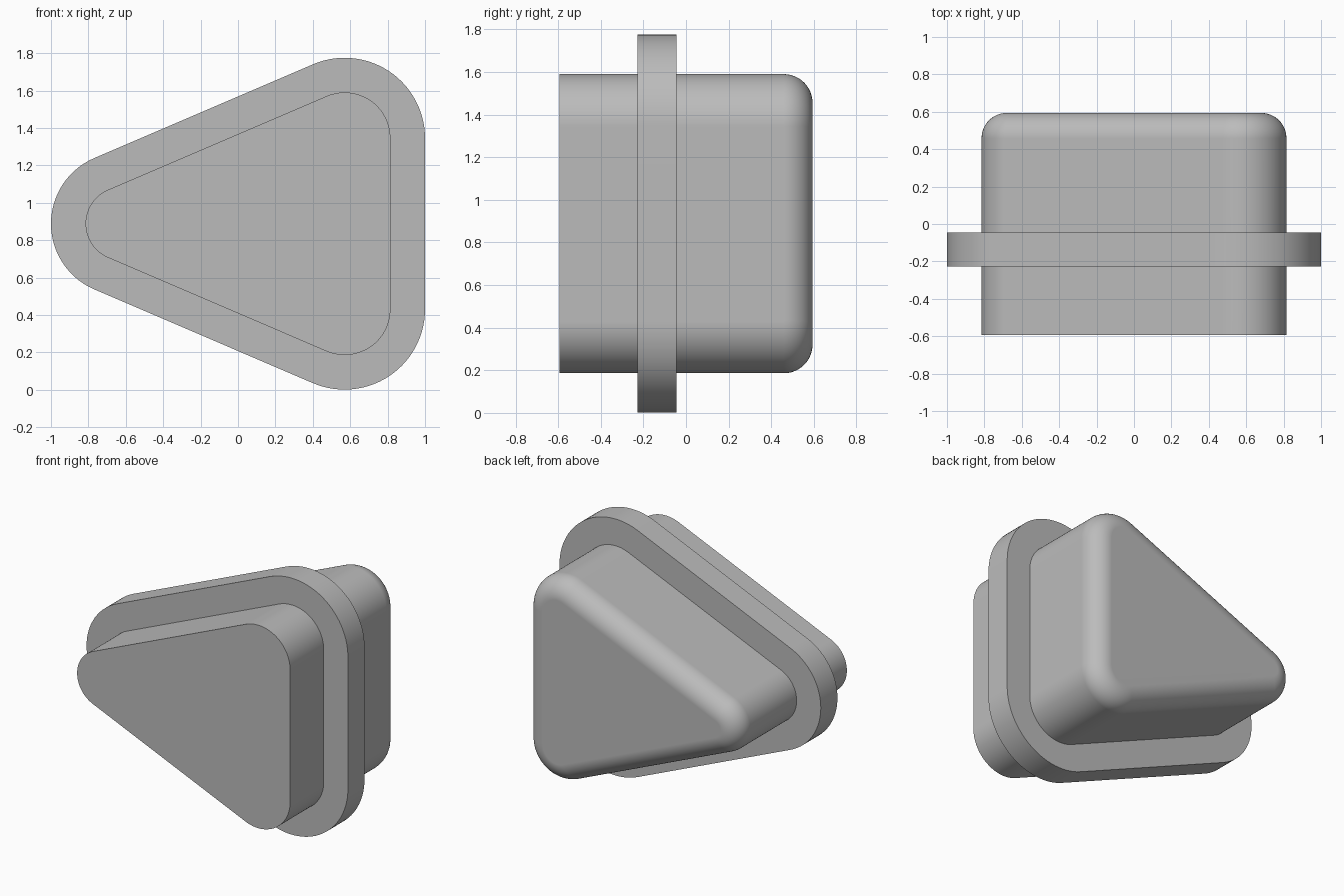
import bpy
import bmesh
from math import atan2, asin, hypot, sin, cos, pi

cube = bpy.data.objects.get("Cube")
if cube:
    bpy.data.objects.remove(cube, do_unlink=True)

grey = bpy.data.materials.new("plain grey")
grey.use_nodes = True
colour = (0.5, 0.5, 0.5, 1)
grey.diffuse_color = colour
grey.node_tree.nodes["Principled BSDF"].inputs["Base Color"].default_value = colour

# Rounded triangle: one small corner on the right, two large ones on the left
MID_Z = 0.888
SMALL_X, SMALL_R = -0.618, 0.197
BIG_X, BIG_Z, BIG_R = 0.57, 0.457, 0.245
dx = BIG_X - SMALL_X
NORMAL = pi / 2 + atan2(BIG_Z, dx) + asin((BIG_R - SMALL_R) / hypot(dx, BIG_Z))
CORNERS = [
    (BIG_X, BIG_Z, BIG_R, 0, NORMAL),
    (SMALL_X, 0, SMALL_R, NORMAL, 2 * pi - NORMAL),
    (BIG_X, -BIG_Z, BIG_R, 2 * pi - NORMAL, 2 * pi),
]
STEPS = 28


def outline(offset):
    """Points of the rounded triangle, grown by offset."""
    points = []
    for x, z, r, start, end in CORNERS:
        for i in range(STEPS + 1):
            a = start + (end - start) * i / STEPS
            points.append((x + (r + offset) * cos(a), MID_Z + z + (r + offset) * sin(a)))
    return points


def loft(name, sections):
    """Closed solid through (offset, y) sections, running front to back."""
    bm = bmesh.new()
    rings = [[bm.verts.new((x, y, z)) for x, z in outline(off)] for off, y in sections]
    for a, b in zip(rings, rings[1:]):
        for i in range(len(a)):
            j = (i + 1) % len(a)
            bm.faces.new((a[i], a[j], b[j], b[i]))
    bm.faces.new(rings[0])
    bm.faces.new(rings[-1])
    bmesh.ops.recalc_face_normals(bm, faces=bm.faces)
    mesh = bpy.data.meshes.new(name)
    bm.to_mesh(mesh)
    bm.free()
    mesh.materials.append(grey)
    obj = bpy.data.objects.new(name, mesh)
    bpy.context.collection.objects.link(obj)
    bpy.ops.object.select_all(action='DESELECT')
    obj.select_set(True)
    bpy.context.view_layer.objects.active = obj
    bpy.ops.object.shade_smooth_by_angle(angle=pi / 6)
    weighted = obj.modifiers.new("flat face normals", 'WEIGHTED_NORMAL')
    weighted.keep_sharp = True
    return obj


# Plug body with a rounded back edge
FILLET, BACK = 0.135, 0.594
arc = [i * pi / 2 / 12 for i in range(13)]
loft("plug_body", [(0, -0.594)] + [
    (FILLET * (cos(a) - 1), BACK + FILLET * (sin(a) - 1)) for a in arc])

# Flange plate around the body
loft("flange", [(0.185, -0.227), (0.185, -0.045)])
